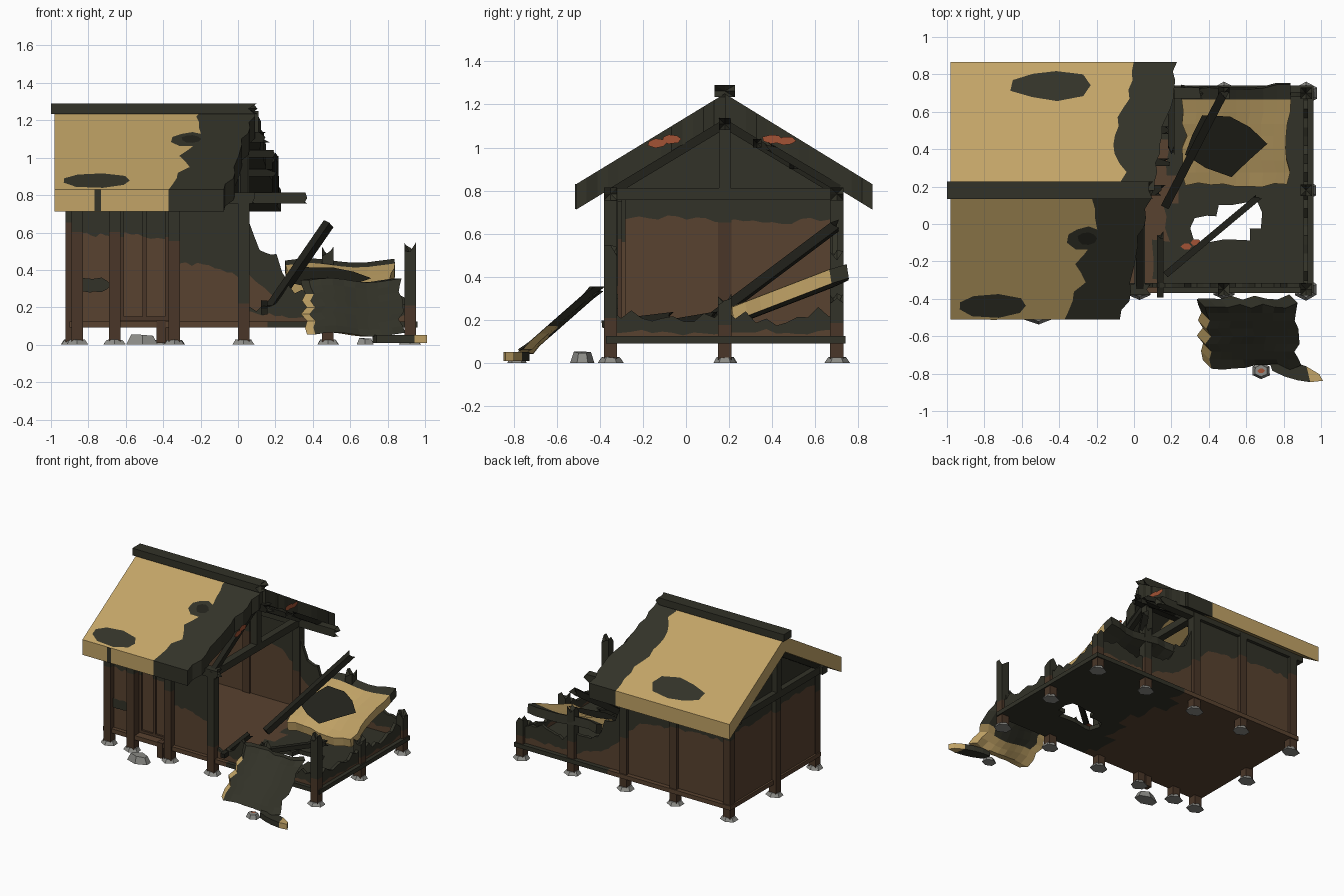
import bpy, bmesh, math, random
from mathutils import Vector as V

if "Cube" in bpy.data.objects:
    bpy.data.objects.remove(bpy.data.objects["Cube"])
random.seed(7)
R = random.uniform

MATS = {}
for n, c in {"thatch": (0.54, 0.37, 0.135), "char": (0.032, 0.032, 0.021),
             "burnt": (0.016, 0.016, 0.011), "wall brown": (0.098, 0.054, 0.029),
             "post brown": (0.068, 0.037, 0.021), "stone": (0.26, 0.26, 0.24),
             "ember": (0.36, 0.085, 0.035)}.items():
    MATS[n] = bpy.data.materials.new(n)
    MATS[n].diffuse_color = (*c, 1)
IDX = {n: i for i, n in enumerate(MATS)}
T, C, B, W, P, S, E = MATS


def finish(name, bm):
    bmesh.ops.recalc_face_normals(bm, faces=bm.faces)
    me = bpy.data.meshes.new(name)
    bm.to_mesh(me)
    bm.free()
    for m in MATS.values():
        me.materials.append(m)
    ob = bpy.data.objects.new(name, me)
    bpy.context.collection.objects.link(ob)
    return ob


def face(bm, vs, m):
    bm.faces.new(vs).material_index = IDX[m]


def pw(pts, t):
    """Piecewise linear value at t."""
    for (a, u), (b, v) in zip(pts, pts[1:]):
        if t <= b:
            return u + (v - u) * max(0, t - a) / (b - a)
    return pts[-1][1]


def sheet(name, grid, off, mat, under=None):
    """Thick sheet over a grid of points; mat(i, j) gives each cell's colour, None leaves a hole."""
    bm = bmesh.new()
    top = [[bm.verts.new(p) for p in r] for r in grid]
    bot = [[bm.verts.new(V(p) + V(off)) for p in r] for r in grid]
    cells = {(i, j): mat(i, j) for i in range(len(grid) - 1) for j in range(len(grid[0]) - 1)}
    cells = {k: m for k, m in cells.items() if m}
    for (i, j), m in cells.items():
        q = [(i, j), (i, j + 1), (i + 1, j + 1), (i + 1, j)]
        face(bm, [top[a][b] for a, b in q], m)
        face(bm, [bot[a][b] for a, b in reversed(q)], under or m)
        for k, nb in enumerate([(i - 1, j), (i, j + 1), (i + 1, j), (i, j - 1)]):
            if nb not in cells:
                (a, b), (c, d) = q[k], q[(k + 1) % 4]
                face(bm, [top[a][b], bot[a][b], bot[c][d], top[c][d]], m)
    bmesh.ops.delete(bm, geom=[v for v in bm.verts if not v.link_faces], context='VERTS')
    return finish(name, bm)


def beam(name, a, b, w, h=None, m=C, m2=None, split=0.5, jag=0.0):
    """Square timber from a to b; m2 colours it past split; jag splinters the far end."""
    a, b, h = V(a), V(b), h or w
    d = b - a
    q = d.to_track_quat('Z', 'Y')
    ring = [(-1, -1), (0, -1), (1, -1), (1, 0), (1, 1), (0, 1), (-1, 1), (-1, 0)]
    bm = bmesh.new()
    loops = []
    for t in (0, split, 1):
        loops.append([bm.verts.new(a + d * t + q @ V((x * w / 2, y * h / 2,
                      R(-jag, jag) if t == 1 else 0))) for x, y in ring])
    for k, col in ((0, m), (1, m2 or m)):
        for i in range(8):
            j = (i + 1) % 8
            face(bm, [loops[k][i], loops[k][j], loops[k + 1][j], loops[k + 1][i]], col)
    face(bm, loops[0][::-1], m)
    c = bm.verts.new(b - d.normalized() * jag)
    for i in range(8):
        face(bm, [loops[2][i], loops[2][(i + 1) % 8], c], m2 or m)
    return finish(name, bm)


def wall(name, p0, p1, tops, chars, off, n=24, jag=0.0, z0=0.11):
    """Upright wall: brown below the scorch line, charred above it."""
    g = [[], [], []]
    for k in range(n + 1):
        t = k / n
        x, y = p0[0] + (p1[0] - p0[0]) * t, p0[1] + (p1[1] - p0[1]) * t
        zt = pw(tops, t) + R(-jag, jag)
        zc = min(pw(chars, t) + R(-0.015, 0.015), zt - 0.01)
        for r, z in zip(g, (z0, zc, zt)):
            r.append((x, y, z))
    return sheet(name, g, off, lambda i, j: (W, C)[i])


def patch(name, c, u, v, ru, rv, m, n=9):
    """Irregular thin scorch mark lying on a surface."""
    c, u, v = V(c), V(u).normalized(), V(v).normalized()
    up = u.cross(v) * 0.004
    bm = bmesh.new()
    vs = []
    for k in range(n):
        a, s = 2 * math.pi * k / n, R(0.8, 1.08)
        vs.append(bm.verts.new(c + up + u * math.cos(a) * ru * s + v * math.sin(a) * rv * s))
    face(bm, vs, m)
    return finish(name, bm)


def rock(name, c, rx, ry, h, n=6, m=S):
    """Faceted stone, narrower at the top."""
    bm = bmesh.new()
    lo, hi = [], []
    for k in range(n):
        a, s = 2 * math.pi * (k + 0.5) / n, R(0.9, 1.08)
        x, y = math.cos(a) * rx * s, math.sin(a) * ry * s
        lo.append(bm.verts.new((c[0] + x, c[1] + y, 0)))
        hi.append(bm.verts.new((c[0] + x * 0.7, c[1] + y * 0.7, h * R(0.85, 1.05))))
    for k in range(n):
        j = (k + 1) % n
        face(bm, [lo[k], lo[j], hi[j], hi[k]], m)
    face(bm, lo[::-1], m)
    face(bm, hi, m)
    return finish(name, bm)


# floor, charred on the right with a burnt hole
xs, ys = 26, 16
g = [[(-0.9 + 1.86 * j / xs + (R(-.02, .02) if 0 < j < xs else 0),
       -0.37 + 1.11 * i / ys + (R(-.015, .015) if 0 < i < ys else 0), 0.125)
      for j in range(xs + 1)] for i in range(ys + 1)]


def floor_col(i, j):
    x, y = -0.9 + 1.86 * (j + .5) / xs, -0.37 + 1.11 * (i + .5) / ys
    if ((x - 0.5) / 0.17) ** 2 + ((y - 0.01 - (x - .5) * .3) / 0.1) ** 2 < 1:
        return None
    return C if x > 0.17 + 0.05 * math.sin(9 * y) else W


sheet("floor", g, (0, 0, -0.033), floor_col)

# posts on foot stones: x, y, top, scorch height
posts = [(-.86, -.35, .78, .6), (-.66, -.35, .78, .6), (-.34, -.35, .78, .55), (.03, -.35, .8, .21),
         (.48, -.35, .34, .16), (.92, -.35, .52, .2), (-.86, .7, .78, .62), (-.4, .7, .78, .6),
         (.03, .7, .8, .4), (.48, .7, .5, .25), (.92, .7, .3, .18), (-.89, .18, .78, .65), (.92, .18, .3, .17)]
for x, y, z, c in posts:
    broken = z < 0.7
    beam("post", (x, y, 0.015), (x, y, z), 0.062, m=P, m2=C, split=c / z, jag=0.03 if broken else 0)
    rock("foot_stone", (x, y), 0.066, 0.058, 0.028)
beam("step_post", (-.41, -.35, 0.01), (-.41, -.35, .13), 0.05, m=P)

# walls
wall("left_wall", (-.885, -.35), (-.885, .71), [(0, .79), (.5, 1.12), (1, .79)],
     [(0, .66), (.3, .68), (.6, .65), (1, .67)], (0.025, 0, 0))
wall("back_wall", (-.88, .705), (.93, .705),
     [(0, .79), (.51, .79), (.52, .6), (.54, .59), (.55, .5), (.6, .49), (.61, .42), (.63, .33),
      (.75, .3), (.8, .25), (.9, .3), (1, .24)],
     [(0, .6), (.3, .58), (.45, .52), (.52, .38), (.6, .25), (.75, .16), (1, .17)], (0, -0.025, 0), 60, .012)
wall("right_low_wall", (.93, -.35), (.93, .71), [(0, .23), (.3, .2), (.5, .24), (.7, .19), (1, .25)],
     [(0, .15), (.4, .13), (.6, .15), (1, .14)], (-0.025, 0, 0), 22, .03)
wall("front_left_panel", (-.86, -.34), (-.66, -.34), [(0, .79), (1, .79)], [(0, .6), (1, .58)], (0, .025, 0), 8)
wall("front_right_panel", (-.34, -.34), (.03, -.34), [(0, .79), (1, .79)],
     [(0, .44), (.5, .42), (1, .36)], (0, .025, 0), 12)
wall("front_low_wall", (.03, -.34), (.92, -.34), [(0, .19), (.15, .2), (.25, .3), (.45, .28), (.8, .2), (1, .24)],
     [(0, .17), (.3, .14), (1, .15)], (0, .025, 0), 26, .025)
wall("sliding_door", (-.64, -.3), (-.36, -.3), [(0, .79), (1, .79)], [(0, .59), (1, .57)], (0, .02, 0), 8)
for x in (-.62, -.5, -.38):
    beam("door_stile", (x, -.305, .13), (x, -.305, .75), 0.02, m=P, m2=C, split=.72)
beam("door_rail", (-.64, -.305, .14), (-.36, -.305, .14), 0.02, m=P)
for x in (-.8, -.74):
    patch("panel_scorch", (x, -.345, .32), (1, 0, 0), (0, 0, 1), .06, .04, C)

# wall plates, ridge pole and gable frames
beam("front_plate", (-.95, -.35, .785), (.09, -.35, .785), .06, jag=.03)
beam("back_plate", (-.95, .7, .785), (.35, .7, .785), .06, jag=.03)
beam("ridge_pole", (-.95, .18, 1.11), (.14, .18, 1.11), .055, m=B, jag=.03)
beam("ridge_cap", (-1, .18, 1.262), (.08, .18, 1.262), .095, .055, jag=.025)
for x in (-.9, .03):
    beam("tie_beam", (x, -.35, .785), (x, .7, .785), .055)
    beam("king_post", (x, .18, .78), (x, .18, 1.1), .055)
for x in (-.9, -.45, .03):
    for s in (-1, 1):
        beam("rafter", (x, .18 + s * .53, .79), (x, .18, 1.11), .04, m=B)
beam("broken_front_rafter", (.14, -.39, .18), (.14, -.06, .22), .035, m=B, jag=.02)
beam("broken_back_rafter", (.2, .71, .81), (.2, .39, 1.0), .035, m=B, jag=.03)
for y, z in ((.33, 1.02), (.5, .92)):
    beam("broken_purlin", (-.1, y, z), (.17, y, z), .04, m=B, jag=.04)


# thatch roof slopes with scorched ragged ends (values run from ridge to eave)
def roof(name, s, char, end, half, n=14):
    g = []
    for i in range(n + 1):
        t = i / n
        c, e = pw(char, t) + R(-.012, .012), pw(end, t) + R(-.015, .015)
        g.append([(x, .18 + s * half * t, 1.25 - .42 * t) for x in (-.98, c, e)])
    return sheet(name, g, (0, 0, -.118), lambda i, j: (T, C)[j])


roof("front_roof", -1, [(0, -.2), (.12, -.22), (.35, -.18), (.45, -.24), (.58, -.31), (.7, -.25), (.8, -.33), (1, -.36)],
     [(0, .1), (.3, .04), (.6, -.01), (.85, -.03), (1, -.09)], .69)
roof("back_roof", 1, [(0, -.08), (.15, -.05), (.25, -.1), (.4, -.11), (.6, -.07), (.75, -.02), (1, -.01)],
     [(0, .1), (.2, .12), (.45, .14), (.6, .19), (1, .22)], .685)


def roof_pt(x, y):
    return (x, y, 1.25 - .61 * abs(y - .18))


patch("back_roof_scorch", roof_pt(-.45, .74), (1, 0, 0), (0, 1, -.61), .22, .1, C)
patch("front_roof_scorch", roof_pt(-.76, -.435), (1, 0, 0), (0, 1, .61), .21, .075, C)
patch("front_roof_hole_rim", roof_pt(-.26, -.075), (1, 0, 0), (0, 1, .61), .1, .075, C)
patch("front_roof_hole", V(roof_pt(-.25, -.075)) + V((0, 0, .003)), (1, 0, 0), (0, 1, .61), .055, .045, B)
beam("eave_scorch", (-.75, -.511, .714), (-.75, -.511, .83), .035, .006)

# glowing embers on the burnt roof edge
for x, y, z in ((.085, -.07, 1.04), (.155, .4, 1.04), (.155, .46, 1.03), (.09, -.13, 1.02)):
    patch("ember", (x, y, z), (0, 1, 0), (0, 0, 1), .05, .022, E, 7)
for x, y in ((.28, -.12), (.33, -.1)):
    patch("floor_ember", (x, y, .127), (1, 0, 0), (0, 1, 0), .03, .02, E, 6)


# fallen roof pieces
def slab(name, x0, x1, a, b, off, mat, under):
    n = 8
    g = []
    for i in range(n + 1):
        t = i / n
        l, r = x0 + R(-.02, .02), x1 + R(-.02, .02)
        g.append([(l + (r - l) * j / n, a[0] + (b[0] - a[0]) * t + (R(-.015, .015) if i in (0, n) else 0),
                   a[1] + (b[1] - a[1]) * t + .012 * math.sin(j * .9)) for j in range(n + 1)])
    return sheet(name, g, off, mat, under)


slab("fallen_front_thatch", .35, .83, (-.72, .055), (-.39, .345), (.045, -.045, 0),
     lambda i, j: T if i < 2 or (j < 1 and i < 6) or (j > 6 and i < 3) else C, C)
patch("fallen_front_scorch", (.6, -.59, .19), (1, 0, 0), (0, .75, .66), .16, .12, C)
slab("fallen_inner_thatch", .27, .82, (.21, .25), (.73, .45), (0, .01, -.065),
     lambda i, j: C if i > 6 else T, C)
patch("fallen_inner_scorch", (.48, .43, .352), (1, 0, 0), (0, .52, .2), .22, .18, B)

# fallen beams
beam("leaning_beam", (.17, .1, .19), (.48, .7, .64), .045, m=B, jag=.02)
beam("floor_beam", (.17, -.27, .15), (.66, .14, .22), .035, m=B, jag=.02)

# loose stones and thatch lump
rock("step_stone", (-.51, -.48), .1, .055, .055)
rock("loose_stone", (.68, -.785), .05, .045, .035)
patch("stone_ember", (.68, -.785, .035), (1, 0, 0), (0, 1, 0), .02, .015, E, 6)
wid = [.05, .075, .08, .07, .03]
g = [[(.73 + .27 * k / 4 - s * .01, -.755 - .065 * k / 4 + s * wid[k] * .6, .052) for k in range(5)] for s in (-1, 1)]
sheet("thatch_lump", g, (0, 0, -.042), lambda i, j: T if j == 3 else C)

for m in bpy.data.materials:
    if m.users and not m.is_grease_pencil:
        m.use_nodes = True
        m.node_tree.nodes["Principled BSDF"].inputs["Base Color"].default_value = m.diffuse_color
